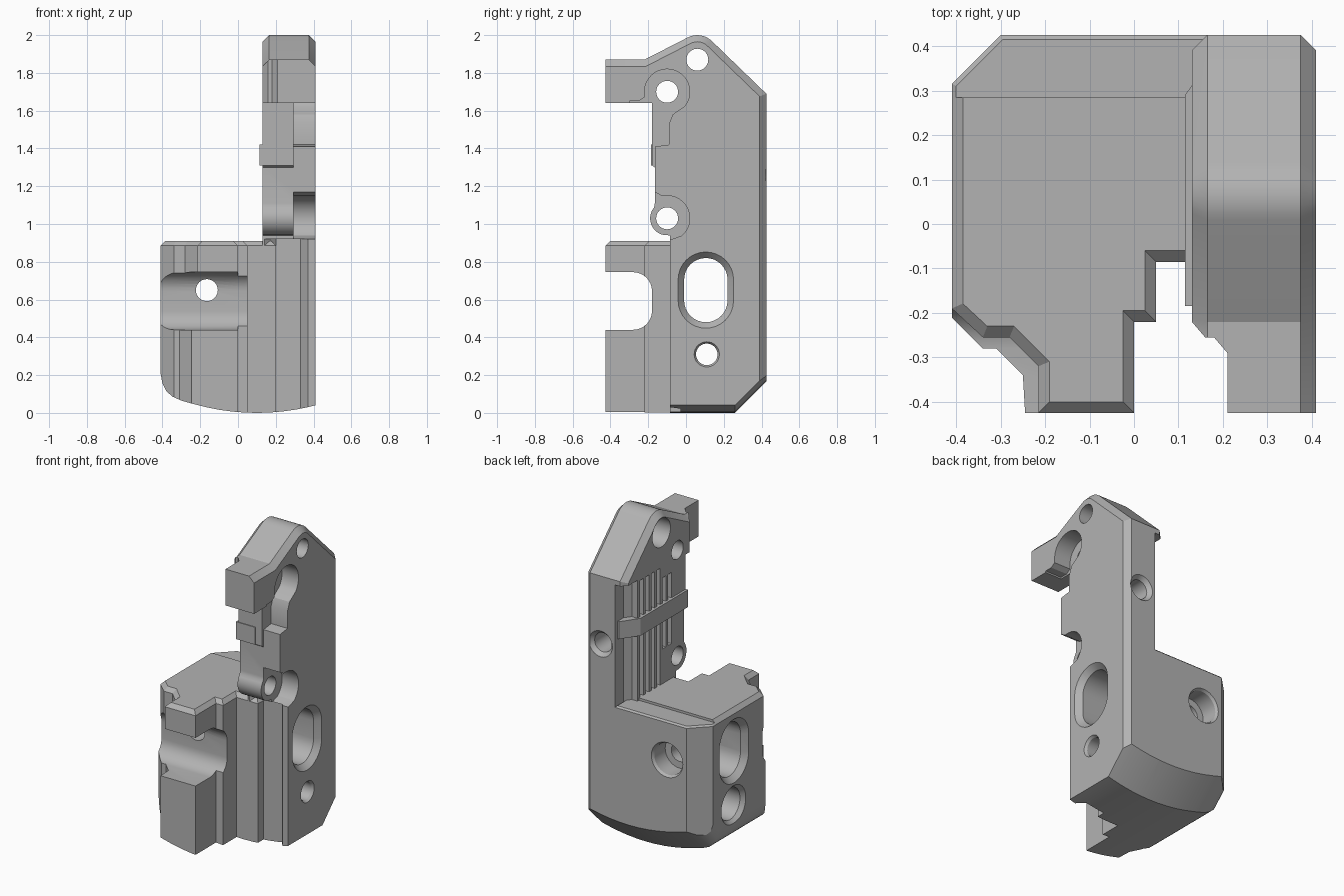
import bpy, bmesh, math

if "Cube" in bpy.data.objects:
    bpy.data.objects.remove(bpy.data.objects["Cube"], do_unlink=True)

grey = bpy.data.materials.new("plain grey")
grey.use_nodes = True
grey.diffuse_color = (0.45, 0.45, 0.45, 1)
grey.node_tree.nodes["Principled BSDF"].inputs["Base Color"].default_value = grey.diffuse_color


def loft(name, axis, sections, bevel=None, width=0.035):
    """Solid through (position, outline) sections along an axis."""
    bm = bmesh.new()
    rings = []
    for pos, pts in sections:
        place = {"x": lambda a, b: (pos, a, b), "y": lambda a, b: (a, pos, b),
                 "z": lambda a, b: (a, b, pos)}[axis]
        rings.append([bm.verts.new(place(a, b)) for a, b in pts])
    n = len(rings[0])
    for r, s in zip(rings, rings[1:]):
        for i in range(n):
            j = (i + 1) % n
            bm.faces.new((r[i], r[j], s[j], s[i]))
    bm.faces.new(rings[0])
    bm.faces.new(rings[-1])
    bmesh.ops.recalc_face_normals(bm, faces=bm.faces)
    if bevel:
        edges = [e for e in bm.edges if bevel(*[v.co for v in e.verts])]
        bmesh.ops.bevel(bm, geom=edges, offset=width, segments=1,
                        affect="EDGES", clamp_overlap=True)
    mesh = bpy.data.meshes.new(name)
    bm.to_mesh(mesh)
    bm.free()
    mesh.materials.append(grey)
    ob = bpy.data.objects.new(name, mesh)
    bpy.context.collection.objects.link(ob)
    return ob


def prism(name, axis, lo, hi, pts, **kw):
    return loft(name, axis, [(lo, pts), (hi, pts)], **kw)


def box(name, x, y, z):
    return prism(name, "z", z[0], z[1], [(x[0], y[0]), (x[1], y[0]), (x[1], y[1]), (x[0], y[1])])


def combine(target, tool, operation):
    """Apply a boolean and discard the tool."""
    mod = target.modifiers.new("combine", "BOOLEAN")
    mod.operation, mod.object, mod.solver = operation, tool, "EXACT"
    bpy.context.view_layer.objects.active = target
    bpy.ops.object.modifier_apply(modifier=mod.name)
    bpy.data.objects.remove(tool, do_unlink=True)


def cut(target, tool):
    combine(target, tool, "DIFFERENCE")


def arc(cx, cy, r, start, end, steps=12):
    angles = [math.radians(start + (end - start) * i / steps) for i in range(steps + 1)]
    return [(cx + r * math.cos(a), cy + r * math.sin(a)) for a in angles]


def hole(target, axis, a, b, steps):
    """Round hole from (position, radius) steps."""
    cut(target, loft("hole", axis, [(p, arc(a, b, r, 0, 348.75, 31)) for p, r in steps]))


# Lower block: wide bottom half and chamfered top half
back = [(0.2, -0.085), (0.2, 0.425), (-0.3, 0.425), (-0.41, 0.315)]
prong = [(0, -0.425), (0, -0.22), (0.05, -0.22), (0.05, -0.085)]
lower_left = [(-0.41, -0.21), (-0.34, -0.28), (-0.31, -0.28), (-0.25, -0.34), (-0.245, -0.425)]
upper_left = [(-0.41, -0.19), (-0.34, -0.255), (-0.28, -0.255), (-0.215, -0.32), (-0.215, -0.425)]
body = prism("bracket_body", "z", -0.1, 0.6, lower_left + prong + back)
top = prism("block_top", "z", 0.6, 0.91, upper_left + prong + back,
            bevel=lambda p, q: min(p.z, q.z) > 0.9, width=0.033)
cut(top, box("back_step", (-0.6, 0.6), (0.285, 0.6), (0.895, 1)))
combine(body, top, "UNION")

# Horizontal channel across the front
cut(body, prism("channel", "x", -0.6, 0.1,
    [(-0.6, 0.44)] + arc(-0.28, 0.54, 0.1, -90, 0, 8)
    + arc(-0.28, 0.645, 0.1, 0, 90, 8) + [(-0.6, 0.745)]))

# Tall side wall with boss, arm and pointed top
wall = prism("side_wall", "x", 0.13, 0.41,
    [(-0.085, -0.1), (-0.085, 0.94)] + arc(-0.1, 1.03, 0.09, 260, 140)
    + [(-0.165, 1.11), (-0.165, 1.3), (-0.18, 1.31), (-0.18, 1.64), (-0.425, 1.64),
       (-0.425, 1.87), (-0.22, 1.87)] + arc(0.06, 1.89, 0.11, 118, 45, 8)
    + [(0.425, 1.69), (0.425, -0.1)],
    bevel=lambda p, q: abs(p.x - q.x) < 0.01
    and (min(p.z, q.z) > 1.65 or min(p.y, q.y) > 0.42))

# Stepped inner side of the arm
cut(wall, prism("arm_step", "z", 1.6, 1.95,
    [(0.05, -0.22), (0.13, -0.22), (0.16, -0.255), (0.18, -0.255), (0.21, -0.29),
     (0.21, -0.6), (0.05, -0.6)]))

# Recess on the outer face around the two bosses
cut(wall, prism("outer_recess", "x", 0.295, 0.6,
    [(-0.3, 1.6), (-0.3, 1.65), (-0.25, 1.65), (-0.22, 1.67)]
    + arc(-0.1, 1.7, 0.12, 175, -40, 20)
    + [(-0.07, 1.58), (-0.09, 1.53), (-0.09, 1.42), (-0.165, 1.41), (-0.165, 1.17), (-0.13, 1.15)]
    + arc(-0.1, 1.03, 0.12, 95, -50, 16) + [(-0.075, 0.92), (-0.3, 0.92)]))

# Upright groove in the front edge
cut(wall, prism("edge_groove", "z", -0.2, 0.92,
    [(0.14, -0.1), (0.14, -0.085), (0.2, -0.03), (0.33, -0.03), (0.37, -0.085), (0.37, -0.1)]))

# Inner back pocket and rib slots
cut(wall, prism("corner_pocket", "z", 0.8, 1.66,
    [(0.05, 0.3), (0.17, 0.3), (0.2, 0.34), (0.2, 0.6), (0.05, 0.6)]))
for i in range(6):
    y = -0.04 + i * 0.056
    cut(wall, box("rib_slot", (0.05, 0.165), (y, y + 0.034), (0.8 if i > 1 else 1.13, 1.65 if i > 1 else 1.58)))

# Cross band over the ribs
combine(wall, prism("cross_band", "z", 1.31, 1.42,
    [(0.115, -0.185), (0.115, 0.29), (0.19, 0.4), (0.25, 0.4), (0.25, -0.185)]), "UNION")
combine(body, wall, "UNION")

# Curved underside with a sloping rear edge
def underside(lift):
    curve = [(-0.41, 0.21), (-0.4, 0.155), (-0.38, 0.115), (-0.345, 0.085), (-0.3, 0.065)]
    curve += [(x, (x - 0.1) ** 2 / 2.4) for x in [-0.23 + 0.0667 * i for i in range(11)]]
    return [(-0.41, 2.1)] + [(x, z + lift) for x, z in curve] + [(0.6, 0.1 + lift), (0.6, 2.1)]

combine(body, loft("underside", "y", [(-0.6, underside(0)), (0.26, underside(0)),
                                      (0.44, underside(0.18))]), "INTERSECT")

# Oval opening through the block
def oval(r):
    return arc(0.105, 0.705, r, 0, 180, 16) + arc(0.105, 0.595, r, 180, 360, 16)

cut(body, loft("oval_opening", "x", [(-0.43, 0.165), (-0.375, 0.115), (0.375, 0.115), (0.43, 0.165)]
    and [(p, oval(r)) for p, r in ((-0.43, 0.165), (-0.375, 0.115), (0.375, 0.115), (0.43, 0.165))]))

# Round holes through the sides
hole(body, "x", 0.11, 0.31, [(-0.43, 0.14), (-0.385, 0.1), (-0.1, 0.1), (-0.099, 0.057),
                             (0.395, 0.057), (0.43, 0.08)])
hole(body, "x", 0.06, 1.87, [(0.05, 0.09), (0.24, 0.09), (0.241, 0.058), (0.6, 0.058)])
for z in (1.03, 1.7):
    hole(body, "x", -0.1, z, [(0.05, 0.058), (0.6, 0.058)])

# Holes in the back
hole(body, "y", -0.165, 0.65, [(-0.6, 0.058), (0.3, 0.058), (0.301, 0.1), (0.41, 0.1), (0.44, 0.12)])
hole(body, "y", 0.3, 1.26, [(0.2, 0.06), (0.4, 0.06), (0.44, 0.095)])

bpy.ops.object.select_all(action="DESELECT")
body.select_set(True)
bpy.context.view_layer.objects.active = body
bpy.ops.object.shade_smooth_by_angle(angle=math.radians(25))
